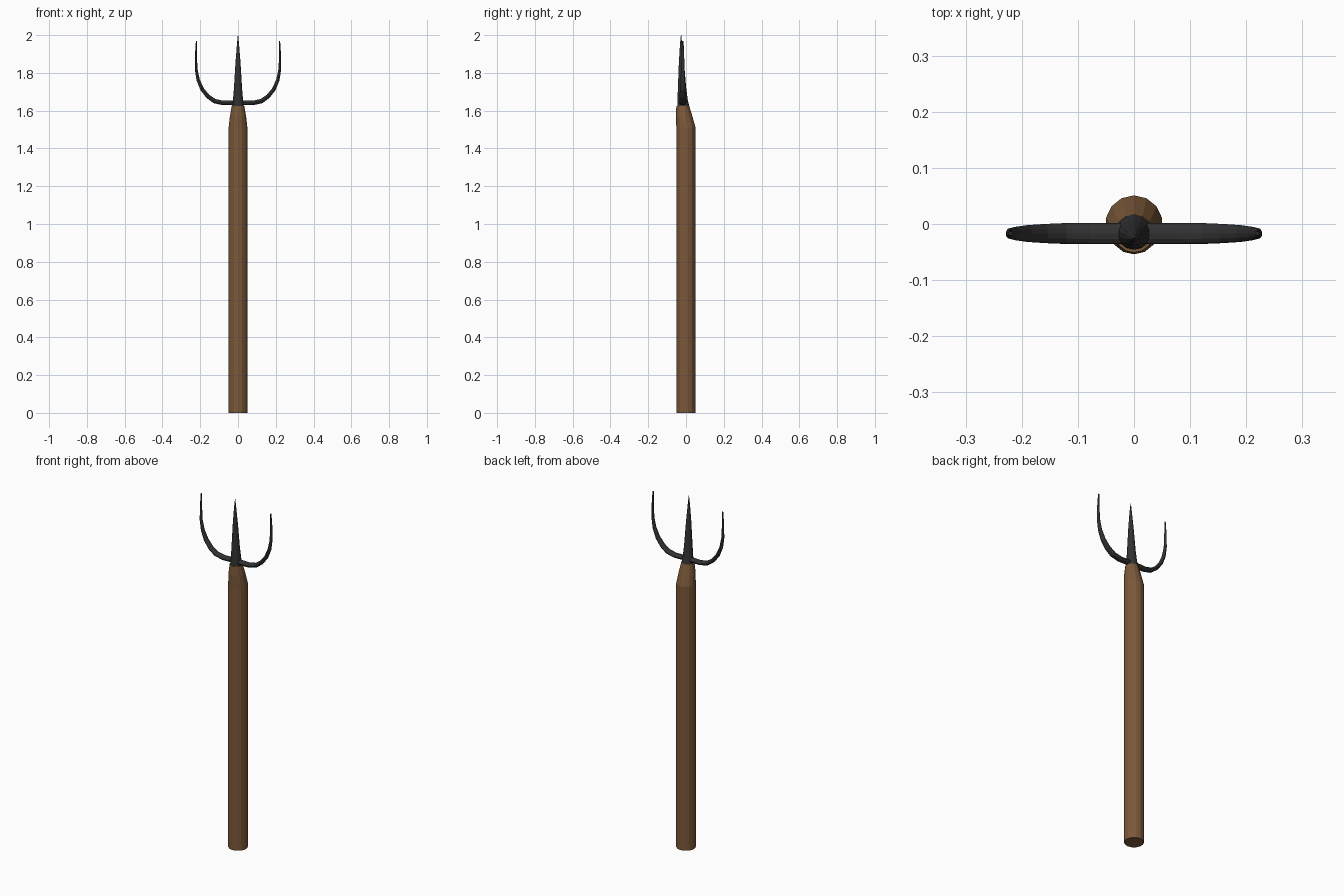
import bpy, bmesh, math
from mathutils import Vector

if "Cube" in bpy.data.objects:
    bpy.data.objects.remove(bpy.data.objects["Cube"])


def material(name, rgb):
    m = bpy.data.materials.new(name)
    m.diffuse_color = (*rgb, 1)
    m.use_nodes = True
    m.node_tree.nodes["Principled BSDF"].inputs["Base Color"].default_value = m.diffuse_color
    return m


wood = material("wood", (0.2, 0.1, 0.042))
iron = material("dark_iron", (0.032, 0.032, 0.034))


def loft(name, rings, sides, mat):
    """Skin elliptical rings given as (centre, in-plane axis, in-plane radius, y radius)."""
    bm = bmesh.new()
    loops = []
    for c, axis, ru, ry in rings:
        loop = []
        for i in range(sides):
            a = 2 * math.pi * i / sides
            loop.append(bm.verts.new(Vector(c) + Vector(axis) * ru * math.sin(a)
                                     + Vector((0, ry * math.cos(a), 0))))
        loops.append(loop)
    for a, b in zip(loops, loops[1:]):
        for i in range(sides):
            j = (i + 1) % sides
            bm.faces.new((a[i], a[j], b[j], b[i]))
    bm.faces.new(loops[0])
    bm.faces.new(loops[-1])
    bmesh.ops.recalc_face_normals(bm, faces=bm.faces)
    me = bpy.data.meshes.new(name)
    bm.to_mesh(me)
    bm.free()
    me.materials.append(mat)
    ob = bpy.data.objects.new(name, me)
    bpy.context.collection.objects.link(ob)
    return ob


def upright(profile):
    """Profile rows (z, y centre, radius) to horizontal rings."""
    return [((0, y, z), (1, 0, 0), r, r) for z, y, r in profile]


# Wooden shaft, pinched towards the front at its top
loft("shaft", upright([(0, 0, 0.051), (1.51, 0, 0.051), (1.57, -0.01, 0.044),
                       (1.625, -0.017, 0.034)]), 14, wood)

# Central spike
loft("centre_spike", upright([(1.62, -0.014, 0.032), (1.66, -0.018, 0.027),
                              (1.72, -0.021, 0.022), (1.85, -0.024, 0.014),
                              (1.95, -0.026, 0.006), (2.0, -0.026, 0.001)]), 14, iron)

# Curved outer tines: one swept, tapering bar, (x, z, in-plane radius, y radius)
half = [(0.0, 1.643, 0.013, 0.019), (0.08, 1.641, 0.012, 0.019),
        (0.125, 1.651, 0.012, 0.0185), (0.16, 1.676, 0.011, 0.017),
        (0.19, 1.714, 0.010, 0.015), (0.211, 1.763, 0.009, 0.012),
        (0.2215, 1.82, 0.007, 0.0095), (0.2225, 1.9, 0.005, 0.007),
        (0.22, 1.97, 0.003, 0.004)]
path = [(-x, z, u, v) for x, z, u, v in half[:0:-1]] + half
rings = []
for i, (x, z, u, v) in enumerate(path):
    p, n = path[max(i - 1, 0)], path[min(i + 1, len(path) - 1)]
    t = Vector((n[0] - p[0], 0, n[1] - p[1])).normalized()
    rings.append(((x, -0.017, z), (-t.z, 0, t.x), u, v))
loft("outer_tines", rings, 12, iron)
